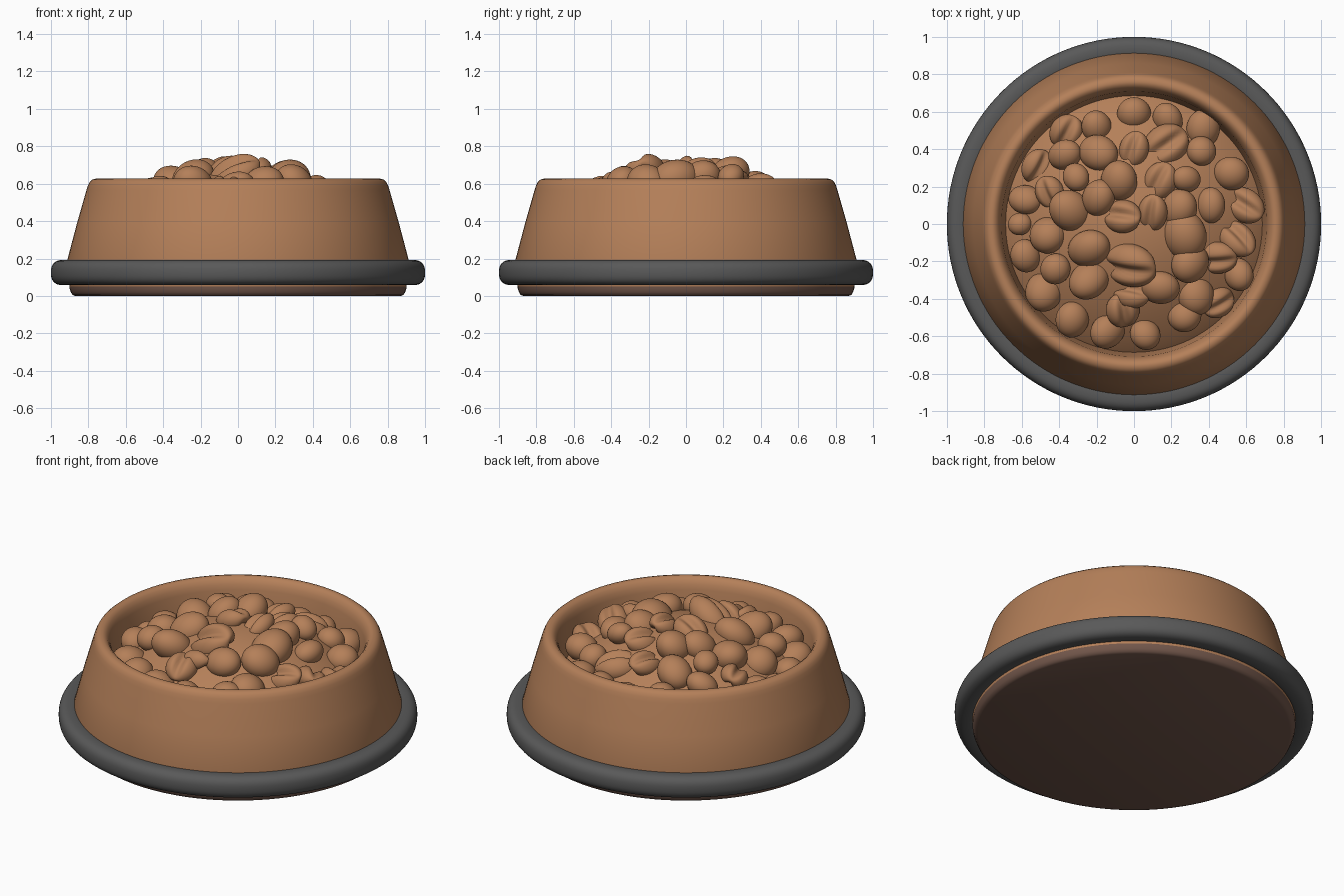
import bpy, bmesh, math, random
from mathutils import Matrix, Euler, Vector

if "Cube" in bpy.data.objects:
    bpy.data.objects.remove(bpy.data.objects["Cube"])

random.seed(4)


def material(name, rgb):
    m = bpy.data.materials.new(name)
    m.diffuse_color = (*rgb, 1)
    m.use_nodes = True
    m.node_tree.nodes["Principled BSDF"].inputs["Base Color"].default_value = m.diffuse_color
    return m


brown = material("warm_brown", (0.46, 0.215, 0.1))
grey = material("dark_rubber_grey", (0.1, 0.1, 0.1))
dark = material("dark_base_brown", (0.17, 0.095, 0.07))


def finish(bm, name, mat, angle=40):
    bmesh.ops.recalc_face_normals(bm, faces=bm.faces)
    me = bpy.data.meshes.new(name)
    bm.to_mesh(me)
    bm.free()
    ob = bpy.data.objects.new(name, me)
    bpy.context.collection.objects.link(ob)
    me.materials.append(mat)
    bpy.ops.object.select_all(action='DESELECT')
    ob.select_set(True)
    bpy.context.view_layer.objects.active = ob
    bpy.ops.object.shade_smooth_by_angle(angle=math.radians(angle))
    return ob


def lathe(name, profile, mat, closed=False, steps=128):
    # spin an (r, z) profile around the z axis
    bm = bmesh.new()
    vs = [bm.verts.new((r, 0, z)) for r, z in profile]
    es = [bm.edges.new(p) for p in zip(vs, vs[1:])]
    if closed:
        es.append(bm.edges.new((vs[-1], vs[0])))
    bmesh.ops.spin(bm, geom=vs + es, cent=(0, 0, 0), axis=(0, 0, 1),
                   angle=2 * math.pi, steps=steps, use_merge=True)
    bmesh.ops.remove_doubles(bm, verts=bm.verts, dist=1e-5)
    return finish(bm, name, mat)


# bowl wall with rounded rim and inner wall
lathe("bowl_body", [(0, 0.05), (0.9, 0.05), (0.918, 0.17), (0.86, 0.39), (0.81, 0.565),
                    (0.802, 0.59), (0.792, 0.61), (0.778, 0.622), (0.76, 0.627),
                    (0.745, 0.624), (0.73, 0.612), (0.717, 0.59), (0.708, 0.56),
                    (0.695, 0.45), (0.68, 0.36), (0, 0.34)], brown)

# foot under the bowl
lathe("base_foot", [(0, 0), (0.87, 0), (0.885, 0.006), (0.893, 0.02),
                    (0.9, 0.04), (0.9, 0.07), (0, 0.07)], dark)

# rubber ring: rounded oblong cross-section
ring = []
for k in range(32):
    a = 2 * math.pi * k / 32
    c, s = math.cos(a), math.sin(a)
    ring.append((0.935 + 0.065 * math.copysign(abs(c) ** 0.8, c),
                 0.125 + 0.067 * math.copysign(abs(s) ** 0.8, s)))
lathe("rubber_ring", ring, grey, closed=True)


def heap(r):
    return 0.755 - 0.6 * r * r


# filling beneath the loose pieces
lathe("food_mound", [(0.72 * k / 12, heap(0.72 * k / 12) - 0.075) for k in range(12)]
      + [(0.69, 0.39)], brown)

# food pieces: x, y, radius
pieces = [
    (0, .59, .09), (-.2, .52, .08), (-.36, .49, .09), (.18, .56, .08), (.37, .51, .09),
    (-.52, .31, .08), (-.19, .38, .095), (-.37, .37, .08), (.17, .42, .11), (.36, .39, .08),
    (.52, .27, .09), (0, .4, .08), (-.31, .25, .07), (-.08, .23, .1), (.14, .23, .09),
    (.28, .24, .07), (-.58, .13, .08), (-.45, .17, .08), (-.34, .07, .105), (-.19, .14, .09),
    (-.06, .04, .09), (.24, .08, .1), (.41, .1, .08), (.59, .1, .09), (-.61, 0, .06),
    (-.46, -.06, .1), (.1, .06, .08), (-.24, -.13, .1), (.27, -.06, .12), (.55, -.08, .09),
    (-.58, -.17, .08), (-.42, -.24, .08), (-.02, -.22, .12), (-.24, -.3, .1), (.3, -.21, .1),
    (.44, -.18, .09), (.56, -.27, .08), (-.48, -.36, .1), (-.01, -.37, .085), (.14, -.34, .09),
    (.33, -.38, .1), (.45, -.42, .08), (-.33, -.51, .09), (-.14, -.57, .09),
    (-.06, -.46, .09), (.06, -.59, .08), (.27, -.49, .09)]
bm = bmesh.new()
for i, (x, y, r) in enumerate(pieces):
    new = bmesh.ops.create_icosphere(bm, subdivisions=4, radius=1)["verts"]
    dented = i % 3 == 2
    tilt = Euler((random.uniform(-.6, .6), random.uniform(-.6, .6), random.uniform(0, 6.28)))
    rot = tilt.to_matrix()
    stretch = random.uniform(0.98, 1.2)
    height = heap(math.hypot(x, y)) - 0.75 * r + random.uniform(-.02, .02)
    for v in new:
        p = v.co.copy()
        if dented:  # crease along the top like a bean
            p.z *= 0.8 - 0.4 * math.exp(-(p.y / 0.3) ** 2)
            p.x *= 1.1
        else:
            p.z *= 0.88
        p.x *= stretch
        v.co = rot @ (p * r) + Vector((x, y, height))
finish(bm, "food_pieces", brown, 60)
